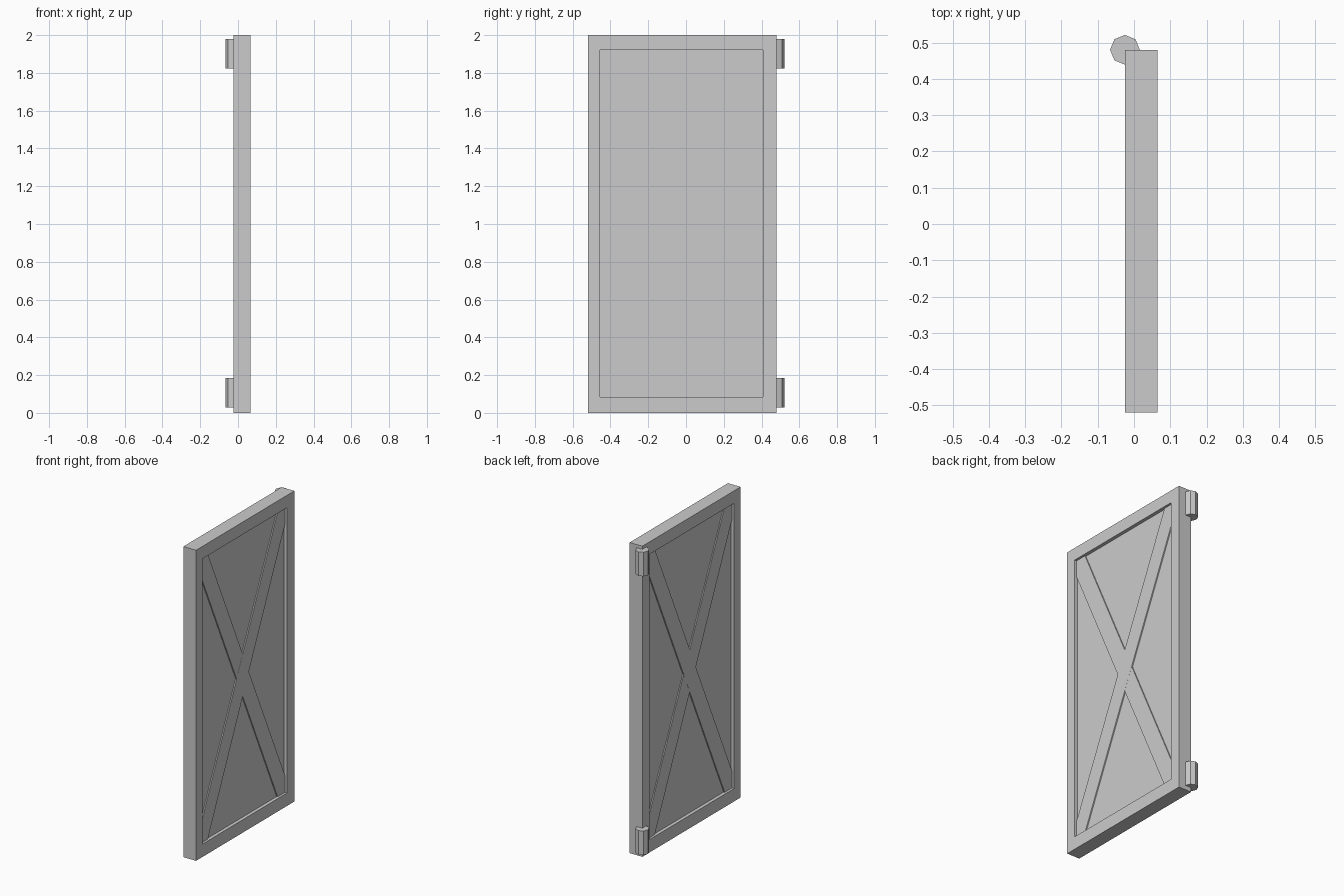
import bpy, bmesh, math
from mathutils import Matrix, Vector

if "Cube" in bpy.data.objects:
    bpy.data.objects.remove(bpy.data.objects["Cube"])

XC = 0.02                                   # mid-plane of the door
Y0, Y1, Z0, Z1 = -0.52, 0.48, 0.0, 2.0      # outer frame
A0, A1, B0, B1 = -0.455, 0.408, 0.083, 1.92 # frame opening
CY, CZ = (A0 + A1) / 2, (B0 + B1) / 2


def finish(name, bm):
    bmesh.ops.recalc_face_normals(bm, faces=bm.faces)
    me = bpy.data.meshes.new(name)
    bm.to_mesh(me)
    bm.free()
    ob = bpy.data.objects.new(name, me)
    bpy.context.collection.objects.link(ob)
    return ob


def rect(bm, x, y0, y1, z0, z1):
    return [bm.verts.new((x, y, z)) for y, z in ((y0, z0), (y1, z0), (y1, z1), (y0, z1))]


def box(name, size, loc, angle=0.0, clip=False):
    bm = bmesh.new()
    bmesh.ops.create_cube(bm, size=1, matrix=Matrix.Translation(loc)
                          @ Matrix.Rotation(angle, 4, 'X')
                          @ Matrix.Diagonal((*size, 1)))
    if clip:  # trim ends flush with the frame opening
        for co, no in (((0, A0, 0), (0, -1, 0)), ((0, A1, 0), (0, 1, 0)),
                       ((0, 0, B0), (0, 0, -1)), ((0, 0, B1), (0, 0, 1))):
            bmesh.ops.bisect_plane(bm, geom=bm.verts[:] + bm.edges[:] + bm.faces[:],
                                   plane_co=Vector(co), plane_no=Vector(no), clear_outer=True)
            bmesh.ops.holes_fill(bm, edges=[e for e in bm.edges if e.is_boundary])
    return finish(name, bm)


# Door frame: rectangular ring
bm = bmesh.new()
xa, xb = XC - 0.045, XC + 0.045
oa, ob_ = rect(bm, xa, Y0, Y1, Z0, Z1), rect(bm, xb, Y0, Y1, Z0, Z1)
ia, ib = rect(bm, xa, A0, A1, B0, B1), rect(bm, xb, A0, A1, B0, B1)
for p, q in ((oa, ob_), (ob_, ib), (ib, ia), (ia, oa)):
    for i in range(4):
        j = (i + 1) % 4
        bm.faces.new((p[i], p[j], q[j], q[i]))
finish("door_frame", bm)

# Recessed panel
box("door_panel", (0.046, A1 - A0, B1 - B0), (XC, CY, CZ))

# Crossed diagonal braces, showing on both faces
tilt = math.atan2(1, 2.2)
for name, s, t in (("brace_rising", -1, 0.061), ("brace_falling", 1, 0.060)):
    box(name, (t, 0.113, 2.6), (XC, CY, CZ), s * tilt, clip=True)

# Octagonal hinge barrels
for name, z in (("lower_hinge", 0.107), ("upper_hinge", 1.902)):
    bm = bmesh.new()
    bmesh.ops.create_cone(bm, cap_ends=True, segments=8, radius1=0.041, radius2=0.041,
                          depth=0.155, matrix=Matrix.Translation((-0.025, 0.48, z)))
    finish(name, bm)
